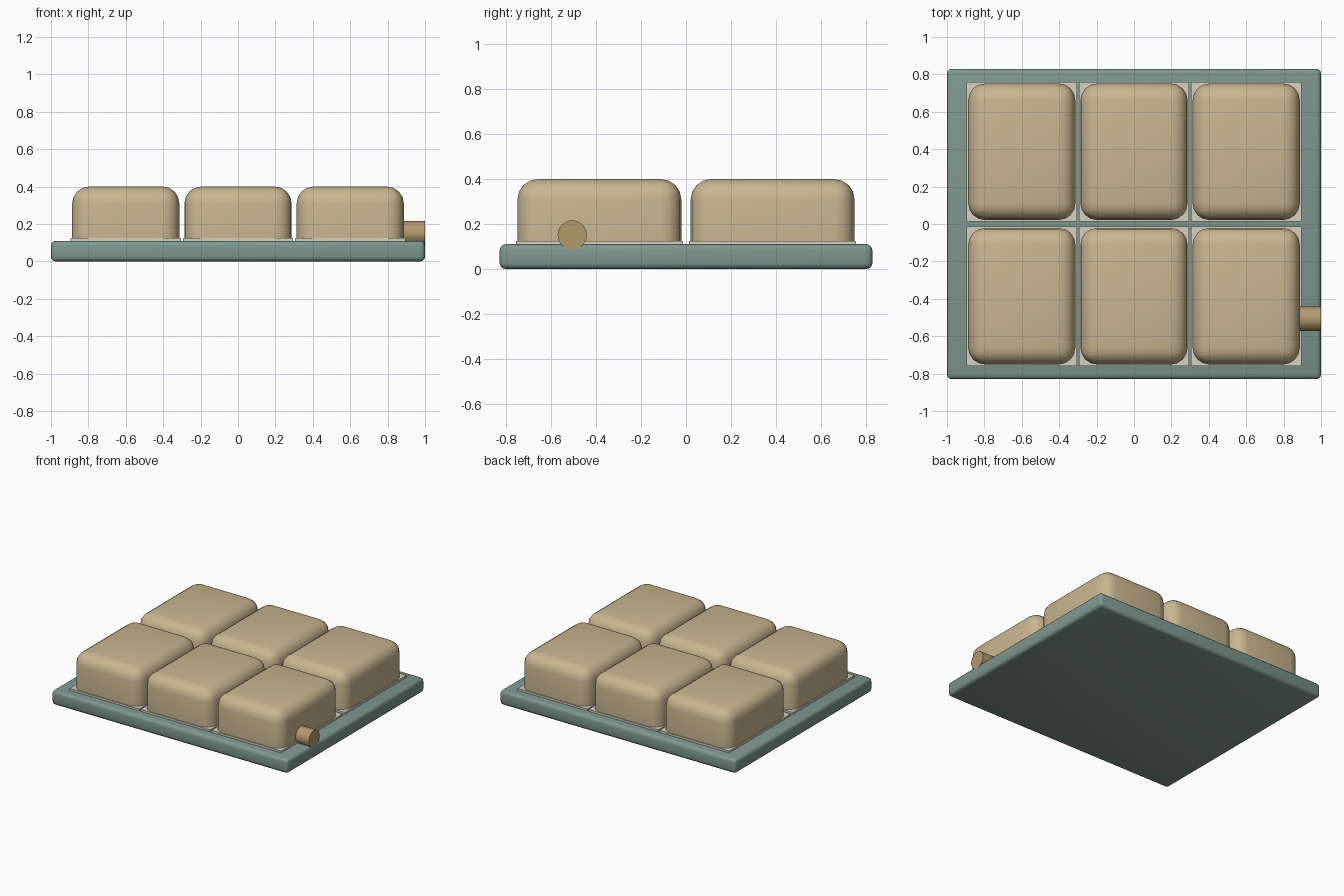
import bpy, bmesh, math
from mathutils import Matrix

if "Cube" in bpy.data.objects:
    bpy.data.objects.remove(bpy.data.objects["Cube"])


def material(name, col):
    m = bpy.data.materials.new(name)
    m.diffuse_color = (*col, 1)
    m.use_nodes = True
    m.node_tree.nodes["Principled BSDF"].inputs["Base Color"].default_value = m.diffuse_color
    return m


def finish(name, bm, mat):
    me = bpy.data.meshes.new(name)
    bm.to_mesh(me)
    bm.free()
    ob = bpy.data.objects.new(name, me)
    bpy.context.collection.objects.link(ob)
    me.materials.append(mat)
    bpy.ops.object.select_all(action='DESELECT')
    bpy.context.view_layer.objects.active = ob
    ob.select_set(True)
    bpy.ops.object.shade_smooth_by_angle(angle=math.radians(35))
    return ob


def rounded_box(name, x, y, z0, size, mat, radius=0, segments=3, round_bottom=True):
    bm = bmesh.new()
    bmesh.ops.create_cube(bm, size=1)
    bmesh.ops.scale(bm, vec=size, verts=bm.verts)
    bmesh.ops.translate(bm, vec=(x, y, z0 + size[2] / 2), verts=bm.verts)
    if radius:
        edges = [e for e in bm.edges
                 if round_bottom or any(v.co.z > z0 + 0.001 for v in e.verts)]
        bmesh.ops.bevel(bm, geom=edges, offset=radius, segments=segments,
                        profile=0.5, affect='EDGES', clamp_overlap=True)
    return finish(name, bm, mat)


green = material("green", (0.21, 0.31, 0.27))
cream = material("cream", (0.68, 0.64, 0.54))
tan = material("tan", (0.58, 0.47, 0.28))
brown = material("brown", (0.44, 0.32, 0.15))

# base tray
rounded_box("base", 0, 0, 0, (2.0, 1.66, 0.11), green, 0.025, 3)

# six liner plates, each carrying a soft block
for row, y in enumerate((-0.386, 0.386)):
    for col, x in enumerate((-0.6, 0, 0.6)):
        tag = f"{row + 1}_{col + 1}"
        rounded_box("liner_" + tag, x, y, 0.105, (0.59, 0.744, 0.02), cream)
        rounded_box("block_" + tag, x, y, 0.12, (0.573, 0.73, 0.28), tan,
                    0.09, 4, round_bottom=False)

# side peg
bm = bmesh.new()
bmesh.ops.create_cone(bm, cap_ends=True, segments=32, radius1=0.065, radius2=0.065, depth=0.13,
                      matrix=Matrix.Translation((0.935, -0.507, 0.151))
                      @ Matrix.Rotation(math.pi / 2, 4, 'Y'))
finish("side_peg", bm, brown)
